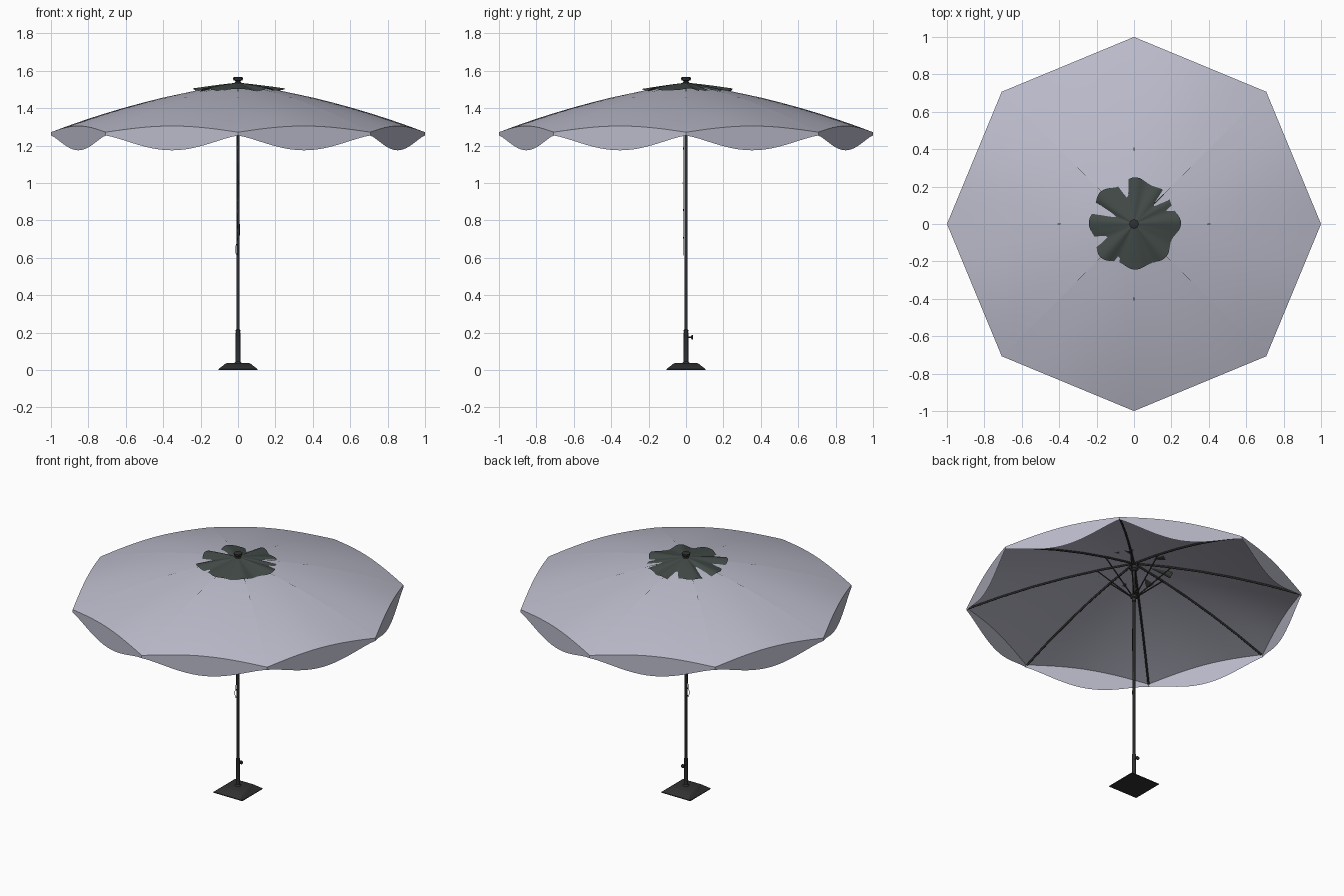
import bpy, bmesh
from math import sin, cos, pi, radians, exp
from mathutils import Vector

if "Cube" in bpy.data.objects:
    bpy.data.objects.remove(bpy.data.objects["Cube"])


def material(name, rgb):
    m = bpy.data.materials.new(name)
    m.diffuse_color = (*rgb, 1)
    m.use_nodes = True
    m.node_tree.nodes["Principled BSDF"].inputs["Base Color"].default_value = m.diffuse_color
    return m


FABRIC = material("pale_fabric", (0.50, 0.50, 0.60))
VENT = material("dark_green_fabric", (0.055, 0.07, 0.065))
METAL = material("dark_metal", (0.03, 0.03, 0.03))


def finish(name, bm, mat, angle=30):
    me = bpy.data.meshes.new(name)
    bm.to_mesh(me)
    bm.free()
    me.materials.append(mat)
    ob = bpy.data.objects.new(name, me)
    bpy.context.collection.objects.link(ob)
    bpy.ops.object.select_all(action='DESELECT')
    ob.select_set(True)
    bpy.context.view_layer.objects.active = ob
    bpy.ops.object.shade_smooth_by_angle(angle=radians(angle))
    return ob


def grid(bm, rows):
    # skin a list of point rows with quads
    vs = [[bm.verts.new(p) for p in row] for row in rows]
    for a, b in zip(vs, vs[1:]):
        for i in range(len(a) - 1):
            bm.faces.new((a[i], b[i], b[i + 1], a[i + 1]))


def lathe(name, profile, sides=16, mat=METAL, turn=0.0):
    # closed solid of revolution from (radius, z) points
    bm = bmesh.new()
    rings = [[bm.verts.new((r * cos(2 * pi * i / sides + turn), r * sin(2 * pi * i / sides + turn), z))
              for i in range(sides)] for r, z in profile]
    for a, b in zip(rings, rings[1:]):
        for i in range(sides):
            j = (i + 1) % sides
            bm.faces.new((a[i], a[j], b[j], b[i]))
    bm.faces.new(rings[0][::-1])
    bm.faces.new(rings[-1])
    return finish(name, bm, mat)


def tubes(name, paths, radius, mat=METAL):
    cu = bpy.data.curves.new(name, 'CURVE')
    cu.dimensions = '3D'
    cu.bevel_depth = radius
    cu.bevel_resolution = 2
    cu.use_fill_caps = True
    for pts in paths:
        sp = cu.splines.new('POLY')
        sp.points.add(len(pts) - 1)
        for q, p in zip(sp.points, pts):
            q.co = (*p, 1)
    cu.materials.append(mat)
    ob = bpy.data.objects.new(name, cu)
    bpy.context.collection.objects.link(ob)
    return ob


def rib_z(r):
    return 1.53 - 0.135 * r - 0.123 * r * r


def polar(r, a, z):
    return Vector((r * cos(a), r * sin(a), z))


def panel_point(k, s, t):
    p = polar(s, k * pi / 4, 0).lerp(polar(s, (k + 1) * pi / 4, 0), t)
    p.z = rib_z(s) + 0.033 * s * s * sin(pi * t)
    return p


# canopy panels and hanging valance
canopy, valance = bmesh.new(), bmesh.new()
N = 20
for k in range(8):
    grid(canopy, [[panel_point(k, 0.012 + 0.988 * i / 14, j / N) for j in range(N + 1)] for i in range(15)])
    rows = []
    for i in range(6):
        row = []
        for j in range(N + 1):
            p = panel_point(k, 1, j / N)
            low = 1.254 - 0.079 * sin(pi * j / N) ** 1.3 if 0 < j < N else 1.254
            p.z += (low - p.z) * i / 5
            row.append(p)
        rows.append(row)
    grid(valance, rows)
finish("canopy", canopy, FABRIC)
finish("valance", valance, FABRIC)


# ruffled vent cover, its folds dipping through the canopy
def vent_point(r, a):
    f = r / 0.235
    spread = 1 + 0.05 * cos(8 * a) * f + 0.025 * sin(5 * a + 1) * f
    dip = sum(d * exp(-((a - radians(c)) / 0.13) ** 2) for c, d in ((42, 0.03), (100, 0.014), (158, 0.02), (205, 0.01)))
    z = rib_z(r) + 0.007 + 0.006 * f * cos(8 * a) + 0.003 * f * sin(13 * a) - dip * f * f
    return polar(r * spread, a, z)


bm = bmesh.new()
grid(bm, [[vent_point(0.008 + 0.227 * i / 10, 2 * pi * j / 96) for j in range(97)] for i in range(11)])
bmesh.ops.remove_doubles(bm, verts=bm.verts, dist=1e-5)
finish("vent_cover", bm, VENT, 60)

# ribs under the seams and struts from the sliding runner
A = [k * pi / 4 for k in range(8)]
tubes("ribs", [[polar(r, a, rib_z(r) - 0.004 - 0.004 * r)
                for r in (0.02, 0.2, 0.4, 0.6, 0.8, 0.99)] for a in A], 0.006)
tubes("struts", [[polar(0.015, a, 1.30), polar(0.22, a, rib_z(0.22) - 0.008)] for a in A], 0.004)

# pole, hubs and finial
lathe("pole", [(0.008, 0.04), (0.008, 1.535)])
lathe("top_hub", [(0.016, 1.475), (0.026, 1.485), (0.026, 1.505), (0.014, 1.515)])
lathe("runner", [(0.012, 1.265), (0.013, 1.285), (0.02, 1.29), (0.02, 1.31), (0.012, 1.315)])
lathe("finial", [(0.022, 1.53), (0.018, 1.537), (0.013, 1.54), (0.013, 1.546), (0.025, 1.549), (0.026, 1.563),
                 (0.02, 1.566)], 8)

# base plate and sleeve
q = 2 ** 0.5
lathe("base", [(0.105 * q, 0), (0.105 * q, 0.005), (0.066 * q, 0.035), (0.06 * q, 0.037)], 4, turn=pi / 4)
lathe("pole_sleeve", [(0.02, 0.036), (0.013, 0.046), (0.012, 0.205), (0.013, 0.207), (0.013, 0.213), (0.009, 0.216)])

# tightening knob at the back of the sleeve
tubes("knob_stem", [[(0, 0.008, 0.175), (0, 0.034, 0.175)]], 0.004)
knob = lathe("knob", [(0.007, 0.028), (0.012, 0.03), (0.012, 0.036), (0.008, 0.038)], 12)
knob.rotation_euler = (-pi / 2, 0, 0)
knob.location = (0, 0, 0.175)

# pull cord with a small loop, and locking pin on the pole
loop = [(-0.006 + 0.007 * sin(t * pi / 5), -0.014, 0.645 + 0.03 * cos(t * pi / 5)) for t in range(11)]
tubes("pull_cord", [[(-0.002, -0.012, 1.28), (0, -0.016, 1.0), (-0.002, -0.012, 0.78), (-0.006, -0.014, 0.675)] + loop],
      0.0015)
tubes("locking_pin", [[(0.004, 0, 0.72), (0.004, 0, 0.78)]], 0.006)
